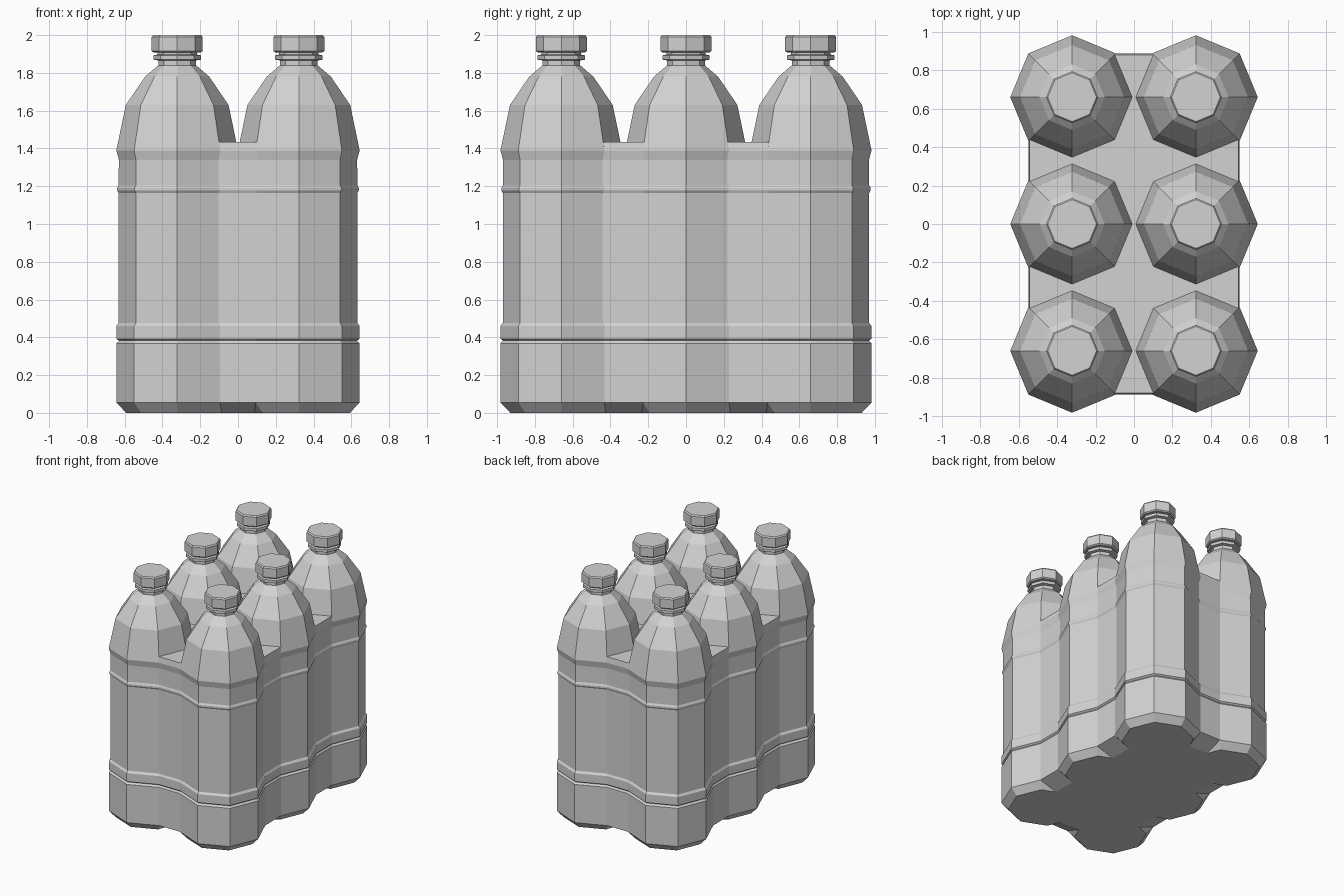
import bpy
import bmesh
from math import cos, sin, pi

if "Cube" in bpy.data.objects:
    bpy.data.objects.remove(bpy.data.objects["Cube"], do_unlink=True)

GREY = (0.65, 0.65, 0.65, 1.0)
mat = bpy.data.materials.new("light_grey")
mat.use_nodes = True
mat.diffuse_color = GREY
mat.node_tree.nodes["Principled BSDF"].inputs["Base Color"].default_value = GREY

R = 0.322          # bottle radius
DX, DY = 0.322, 0.66  # bottle spacing
SIDES = 8
DIAG = cos(pi / 4)


def loft(name, levels, outline, location=(0, 0, 0)):
    """Stack one ring per (radius, height) level and cap both ends."""
    bm = bmesh.new()
    rings = [[bm.verts.new((x, y, z)) for x, y in outline(r)] for r, z in levels]
    for low, high in zip(rings, rings[1:]):
        n = len(low)
        for i in range(n):
            j = (i + 1) % n
            bm.faces.new((low[i], low[j], high[j], high[i]))
    bm.faces.new(rings[0][::-1])
    bm.faces.new(rings[-1])
    mesh = bpy.data.meshes.new(name)
    bm.to_mesh(mesh)
    bm.free()
    mesh.materials.append(mat)
    obj = bpy.data.objects.new(name, mesh)
    obj.location = location
    bpy.context.collection.objects.link(obj)
    return obj


def octagon(r):
    return [(r * cos(2 * pi * i / SIDES), r * sin(2 * pi * i / SIDES)) for i in range(SIDES)]


def pack_rectangle(r):
    x, y = DX + r * DIAG, DY + r * DIAG
    return [(-x, -y), (x, -y), (x, y), (-x, y)]


# Ribbed side wall shared by the bottles and the web joining them
wall = [(R, 0.055), (R, 0.368), (0.308, 0.382), (R, 0.392), (R, 0.46),
        (0.31, 0.476), (0.31, 1.165), (0.318, 1.178), (0.318, 1.19),
        (0.31, 1.205), (0.309, 1.34), (R, 1.39)]

# Shoulder, neck and neck ring
shoulder = [(0.272, 1.63), (0.17, 1.78), (0.1, 1.84), (0.1, 1.866),
            (0.125, 1.87), (0.125, 1.893), (0.104, 1.897), (0.104, 1.915)]

# Screw cap
cap = [(0.125, 1.908), (0.135, 1.916), (0.135, 1.99), (0.127, 2.0)]

for row, y in (("front", -DY), ("middle", 0), ("back", DY)):
    for side, x in (("right", -DX), ("left", DX)):
        loft(f"{row}_{side}_bottle", [(0.27, 0)] + wall + shoulder, octagon, (x, y, 0))
        loft(f"{row}_{side}_cap", cap, octagon, (x, y, 0))

# Web filling the gaps between the bottles
loft("joining_web", [(0.12, 0)] + wall + [(0.312, 1.435)], pack_rectangle)
